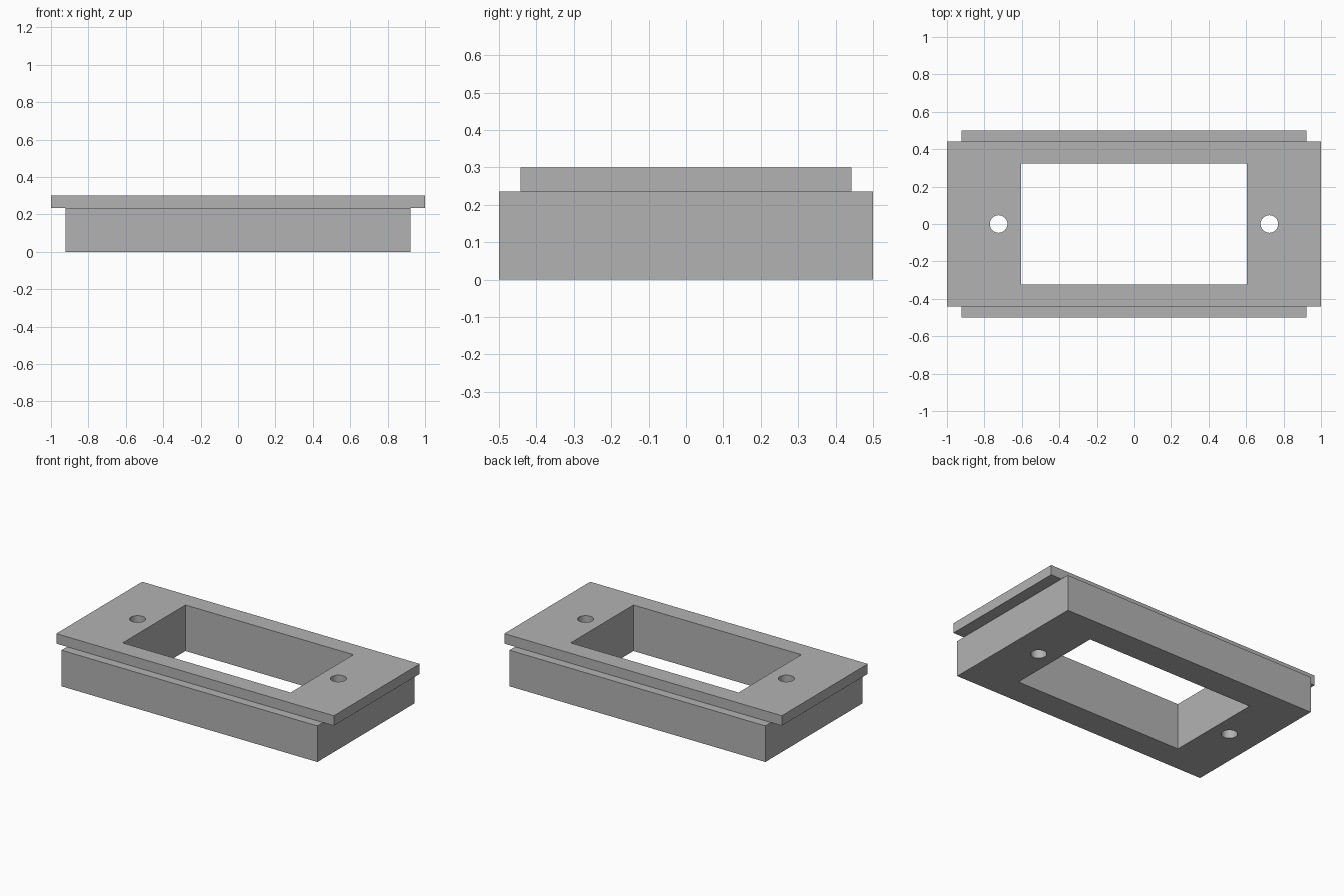
import bpy

if "Cube" in bpy.data.objects:
    bpy.data.objects.remove(bpy.data.objects["Cube"], do_unlink=True)

grey = bpy.data.materials.new("mid grey")
grey.use_nodes = True
grey.diffuse_color = (0.45, 0.45, 0.45, 1)
grey.node_tree.nodes["Principled BSDF"].inputs["Base Color"].default_value = grey.diffuse_color


def box(name, half_x, half_y, bottom, top):
    bpy.ops.mesh.primitive_cube_add(size=2, location=(0, 0, (bottom + top) / 2))
    obj = bpy.context.object
    obj.name = name
    obj.scale = (half_x, half_y, (top - bottom) / 2)
    bpy.ops.object.transform_apply(location=True, rotation=False, scale=True)
    obj.data.materials.append(grey)
    return obj


def combine(target, other, operation):
    mod = target.modifiers.new(other.name, 'BOOLEAN')
    mod.operation = operation
    mod.solver = 'EXACT'
    mod.object = other
    bpy.context.view_layer.objects.active = target
    bpy.ops.object.modifier_apply(modifier=mod.name)
    bpy.data.objects.remove(other, do_unlink=True)


BASE_TOP, TOP = 0.235, 0.3

# Deep base body joined to the wider, shallower top plate
frame = box("mounting_frame", 0.922, 0.5, 0, BASE_TOP)
combine(frame, box("top_plate", 1.0, 0.442, BASE_TOP, TOP), 'UNION')

# Central rectangular opening
combine(frame, box("opening_cutter", 0.605, 0.323, -0.1, TOP + 0.1), 'DIFFERENCE')

# Screw holes on both sides
for side in (-1, 1):
    bpy.ops.mesh.primitive_cylinder_add(vertices=48, radius=0.047, depth=1,
                                        location=(side * 0.724, 0, TOP / 2))
    cutter = bpy.context.object
    cutter.name = "screw_hole_cutter"
    cutter.data.materials.append(grey)
    combine(frame, cutter, 'DIFFERENCE')

# Smooth hole walls, crisp box edges
bpy.ops.object.select_all(action='DESELECT')
frame.select_set(True)
bpy.context.view_layer.objects.active = frame
bpy.ops.object.shade_smooth_by_angle()
